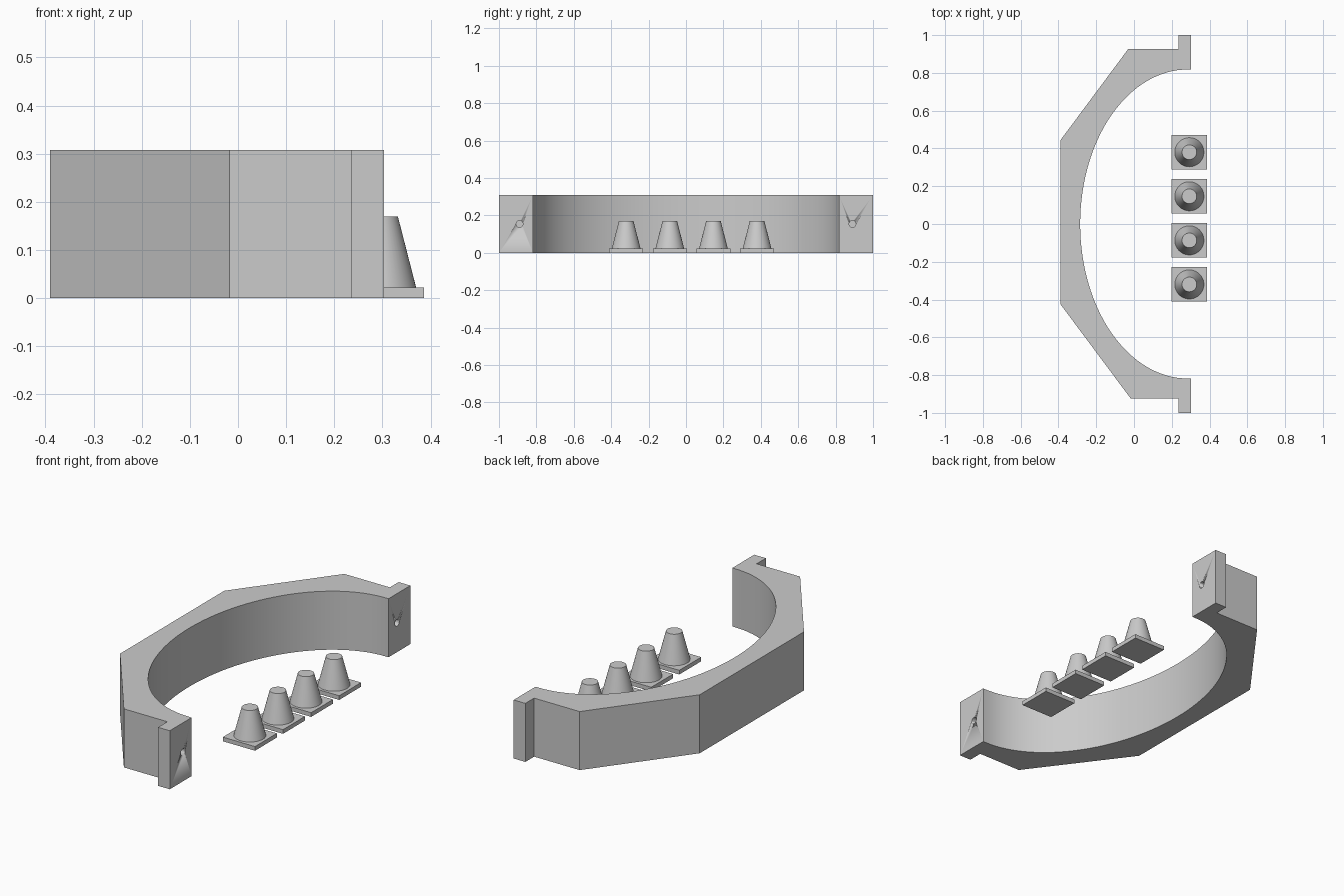
import bpy
import bmesh
from math import cos, sin, pi, radians
from mathutils import Matrix

if "Cube" in bpy.data.objects:
    bpy.data.objects.remove(bpy.data.objects["Cube"], do_unlink=True)

grey = bpy.data.materials.new("plain_grey")
grey.use_nodes = True
GREY = (0.6, 0.6, 0.6, 1)
grey.diffuse_color = GREY
grey.node_tree.nodes["Principled BSDF"].inputs["Base Color"].default_value = GREY

HEIGHT = 0.308
END_X = 0.303


def finish(bm, name):
    """Turn a bmesh into a named, shaded object."""
    bmesh.ops.recalc_face_normals(bm, faces=bm.faces)
    mesh = bpy.data.meshes.new(name)
    bm.to_mesh(mesh)
    bm.free()
    mesh.materials.append(grey)
    obj = bpy.data.objects.new(name, mesh)
    bpy.context.collection.objects.link(obj)
    bpy.ops.object.select_all(action="DESELECT")
    obj.select_set(True)
    bpy.context.view_layer.objects.active = obj
    bpy.ops.object.shade_smooth_by_angle(angle=radians(30))
    return obj


def add_cone(bm, r1, r2, depth, matrix, segments=48):
    bmesh.ops.create_cone(bm, cap_ends=True, segments=segments, radius1=r1,
                          radius2=r2, depth=depth, matrix=matrix)


# Curved bracket: faceted outside, half-oval inside, a flange at each end
outer = [(END_X, -1), (0.235, -1), (0.235, -0.923), (-0.018, -0.923),
         (-0.39, -0.424), (-0.39, 0.443), (-0.03, 0.927), (0.235, 0.927),
         (0.235, 1), (END_X, 1)]
STEPS = 64
arc = [pi / 2 + pi * i / STEPS for i in range(STEPS + 1)]
inner = [(0.285 + 0.57 * cos(a), 0.818 * sin(a)) for a in arc]
inner = [(END_X, 0.818)] + inner + [(END_X, -0.818)]
bm = bmesh.new()
profile = bm.faces.new([bm.verts.new((x, y, 0)) for x, y in outer + inner])
top = bmesh.ops.extrude_face_region(bm, geom=[profile], use_keep_orig=True)
bmesh.ops.translate(bm, vec=(0, 0, HEIGHT),
                    verts=[v for v in top["geom"] if isinstance(v, bmesh.types.BMVert)])
bracket = finish(bm, "curved_bracket")

# Blind screw holes in the end faces
bm = bmesh.new()
for side in (-1, 1):
    add_cone(bm, 0.018, 0.018, 0.3,
             Matrix.Translation((END_X, side * 0.89, HEIGHT / 2))
             @ Matrix.Rotation(pi / 2, 4, "Y"), 24)
cutter = finish(bm, "screw_hole_cutter")
cutter.hide_render = True
cutter.hide_set(True)
cutter.display_type = "WIRE"
cut = bracket.modifiers.new("screw_holes", "BOOLEAN")
cut.operation = "DIFFERENCE"
cut.solver = "EXACT"
cut.object = cutter

# Row of four cones, each on a square foot
CONE_X, FOOT, CONE_TOP = 0.293, 0.022, 0.17
for i in range(4):
    y = 0.38 - i * 0.2333
    bm = bmesh.new()
    bmesh.ops.create_cube(bm, size=1, matrix=Matrix.Translation((CONE_X, y, FOOT / 2))
                          @ Matrix.Diagonal((0.187, 0.182, FOOT, 1)))
    finish(bm, f"cone_foot_{i + 1}")
    bm = bmesh.new()
    add_cone(bm, 0.077, 0.039, CONE_TOP - FOOT,
             Matrix.Translation((CONE_X, y, (CONE_TOP + FOOT) / 2)))
    finish(bm, f"cone_body_{i + 1}")
